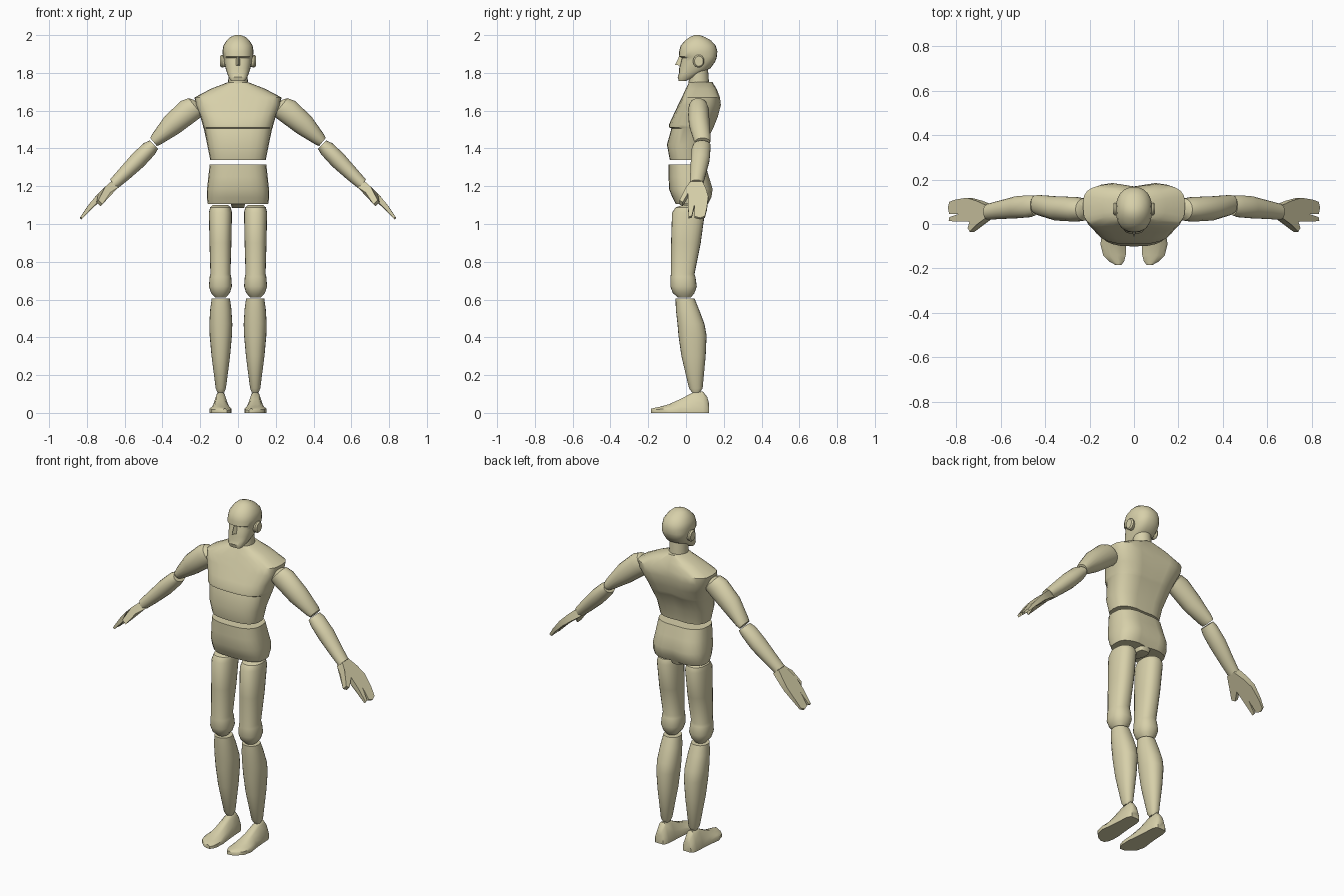
import bpy, bmesh, math
from mathutils import Vector

TAN = bpy.data.materials.new("tan")
TAN.diffuse_color = (0.68, 0.63, 0.40, 1)
N = 24


def finish(name, bm, mirror, angle):
    bmesh.ops.recalc_face_normals(bm, faces=bm.faces)
    me = bpy.data.meshes.new(name)
    bm.to_mesh(me)
    bm.free()
    me.materials.append(TAN)
    ob = bpy.data.objects.new(name, me)
    bpy.context.collection.objects.link(ob)
    bpy.ops.object.select_all(action='DESELECT')
    ob.select_set(True)
    bpy.context.view_layer.objects.active = ob
    bpy.ops.object.shade_smooth_by_angle(angle=math.radians(angle))
    if mirror:
        ob.modifiers.new("mirror", 'MIRROR').use_mirror_merge = False
    return ob


def loft(name, rings, mirror=False, angle=35):
    """Skin a list of point rings and cap both ends."""
    bm = bmesh.new()
    vs = [[bm.verts.new(p) for p in r] for r in rings]
    n = len(vs[0])
    for a, b in zip(vs, vs[1:]):
        for i in range(n):
            j = (i + 1) % n
            bm.faces.new((a[i], a[j], b[j], b[i]))
    bm.faces.new(vs[0])
    bm.faces.new(vs[-1])
    return finish(name, bm, mirror, angle)


def ring(z, w, f, b, p=2.0, x=0.0, groove=0.0):
    """Horizontal rounded section from y=f to y=b, half width w, optional back groove."""
    c, d, out = (f + b) / 2, (b - f) / 2, []
    for i in range(N):
        a = 2 * math.pi * i / N
        ca, sa = math.cos(a), math.sin(a)
        px = w * math.copysign(abs(ca) ** (2 / p), ca)
        py = d * math.copysign(abs(sa) ** (2 / p), sa)
        if sa > 0:
            py -= groove * math.exp(-(px / 0.04) ** 2)
        out.append((x + px, c + py, z))
    return out


def limb(name, rings, angle=35):
    """Tube in the xz plane from rings (x, z, y, radius, y radius), mirrored."""
    dx, dz = rings[-1][0] - rings[0][0], rings[-1][1] - rings[0][1]
    ln = math.hypot(dx, dz)
    ux, uz = -dz / ln, dx / ln
    pts = [[(x + ux * r * math.cos(t), y + ry * math.sin(t), z + uz * r * math.cos(t))
            for t in [2 * math.pi * i / 18 for i in range(18)]]
           for x, z, y, r, ry in rings]
    return loft(name, pts, True, angle)


# head with brow, eye hollow and jaw
loft("head", [ring(*r) for r in [
    (1.757, .036, -.038, .0, 3), (1.778, .05, -.044, .045, 3),
    (1.80, .058, -.036, .08, 2.8), (1.825, .066, -.036, .13, 2.6),
    (1.86, .075, -.026, .155, 2.5), (1.88, .078, -.022, .162, 2.5),
    (1.888, .08, -.038, .164, 2.4), (1.915, .082, -.036, .166, 2.3),
    (1.945, .077, -.028, .157, 2.2), (1.972, .06, -.004, .132, 2),
    (1.99, .04, .02, .1, 2), (2.0, .014, .045, .072, 2)]])

# nose wedge
bm = bmesh.new()
nv = [bm.verts.new(p) for p in [(-.009, -.018, 1.888), (.009, -.018, 1.888),
                                (-.016, -.018, 1.838), (.016, -.018, 1.838),
                                (0, -.058, 1.842), (0, -.036, 1.888)]]
for f in [(0, 2, 4, 5), (1, 5, 4, 3), (2, 3, 4), (0, 5, 1), (0, 1, 3, 2)]:
    bm.faces.new([nv[i] for i in f])
finish("nose", bm, False, 20)

# ears and neck
limb("ears", [(.065, 1.862, .065, .03, .026), (.086, 1.862, .067, .034, .03),
              (.094, 1.862, .068, .027, .023)])
loft("neck", [ring(1.70, .053, .012, .125), ring(1.84, .05, .018, .115)])

# chest with overhanging pectoral edge
loft("torso", [ring(*r) for r in [
    (1.752, .05, .018, .143, 2.2, 0, .004), (1.715, .145, -.002, .166, 2.8, 0, .01),
    (1.67, .23, -.022, .182, 3.4, 0, .014), (1.63, .225, -.042, .187, 3.2, 0, .018),
    (1.57, .2, -.07, .172, 3, 0, .016), (1.525, .187, -.091, .155, 2.8, 0, .014),
    (1.512, .184, -.091, .15, 2.8, 0, .014), (1.506, .181, -.077, .146, 2.8, 0, .014),
    (1.42, .163, -.101, .105, 2.7, 0, .01), (1.34, .147, -.086, .088, 2.7, 0, .006)]])

# pelvis with cleft at the back
loft("pelvis", [ring(*r) for r in [
    (1.315, .15, -.092, .105, 2.7, 0, .004), (1.25, .157, -.092, .125, 2.7, 0, .008),
    (1.185, .164, -.09, .145, 2.8, 0, .014), (1.14, .165, -.072, .138, 2.8, 0, .016),
    (1.107, .16, -.055, .12, 2.8, 0, .012)]])
loft("crotch", [ring(1.11, .04, -.05, .11, 4), ring(1.085, .032, .02, .1, 4)])

# legs
loft("thighs", [ring(z, w, f, b, 2.3, .093) for z, w, f, b in [
    (1.10, .04, -.02, .06), (1.088, .055, -.055, .09), (1.06, .061, -.074, .1),
    (.9, .058, -.079, .078), (.735, .053, -.08, .045), (.72, .057, -.082, .05),
    (.67, .061, -.083, .057), (.635, .05, -.07, .045), (.61, .028, -.042, .025)]], True)
loft("calves", [ring(z, w, f, b, 2.2, .091) for z, w, f, b in [
    (.606, .048, -.055, .045), (.55, .056, -.054, .068), (.47, .061, -.045, .098),
    (.41, .059, -.04, .109), (.3, .049, -.024, .104), (.13, .027, .016, .088),
    (.108, .018, .032, .074)]], True)


# feet: sections along y (y, centre x, half width, height)
def foot_section(y, x, w, h):
    s = min(.022, h * .6)
    half = [(w, 0), (w, s), (w * .82, s + .35 * (h - s)), (w * .5, s + .85 * (h - s)), (w * .25, h)]
    return [(x + a, y, z) for a, z in half] + [(x - a, y, z) for a, z in reversed(half)]


loft("feet", [foot_section(*s) for s in [
    (.122, .092, .025, .05), (.112, .092, .035, .085), (.09, .092, .042, .113),
    (.035, .092, .045, .107), (-.03, .092, .05, .073), (-.09, .093, .058, .046),
    (-.14, .088, .051, .032), (-.17, .077, .032, .026), (-.185, .07, .012, .022)]], True, 40)

# arms
limb("upper_arms", [(.21, 1.63, .065, .035, .03), (.225, 1.62, .065, .06, .05),
                    (.26, 1.60, .066, .066, .056), (.35, 1.525, .07, .059, .055),
                    (.43, 1.45, .085, .036, .046), (.447, 1.434, .088, .028, .04)])
limb("forearms", [(.445, 1.42, .084, .031, .045), (.47, 1.398, .08, .042, .05),
                  (.53, 1.337, .075, .045, .05), (.60, 1.267, .064, .038, .042),
                  (.657, 1.212, .055, .031, .036)])

# hands: outline (distance from wrist, y) thickened and gently cupped
outline = [(0, .085), (.06, .105), (.12, .118), (.2, .11), (.25, .1), (.262, .075),
           (.252, .045), (.175, .045), (.25, .031), (.256, .013), (.17, .011), (.10, .01),
           (.14, -.018), (.125, -.035), (.05, 0), (0, .028)]


def hand_layer(side):
    out = []
    for s, y in outline:
        k = s / .26
        off = .012 * math.sin(math.pi * min(k, 1)) - (.025 if y < 0 and s > .1 else 0)
        off += side * (.024 - .018 * k)
        out.append(Vector((.65 + .7 * s + .707 * off, y, 1.212 - .7 * s + .707 * off)))
    return out


loft("hands", [hand_layer(1), hand_layer(-1)], True, 40)
